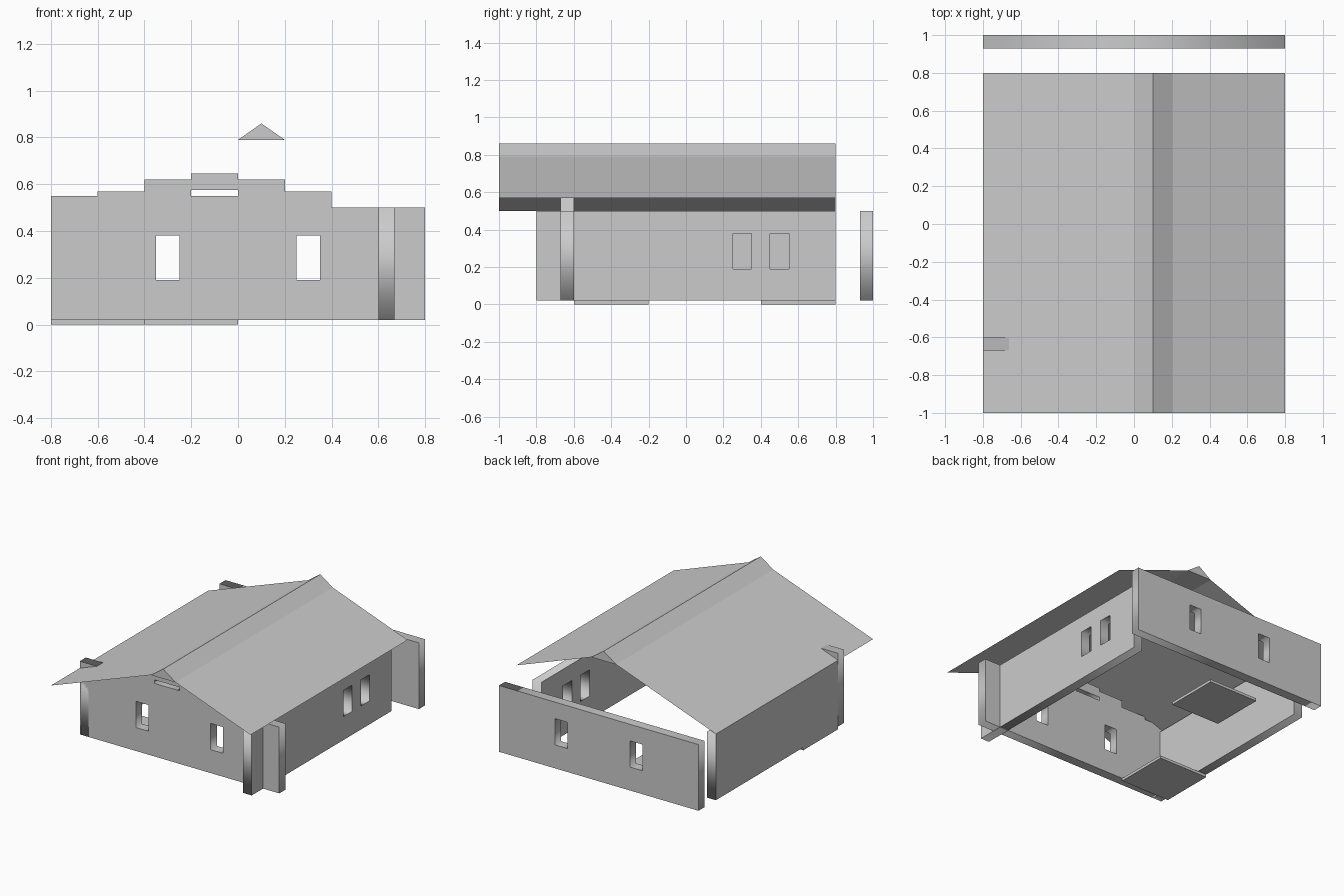
import bpy
import math

if "Cube" in bpy.data.objects:
    bpy.data.objects.remove(bpy.data.objects["Cube"])

T = 0.07             # wall thickness
Z0, Z1 = 0.02, 0.50  # wall bottom and eave height


def rect(u0, u1, z0, z1):
    return [(u0, z0), (u1, z0), (u1, z1), (u0, z1)]


def wall(name, outline, holes, along_y, centre):
    """Extrude a filled outline with holes into an upright wall."""
    cu = bpy.data.curves.new(name, 'CURVE')
    cu.dimensions = '2D'
    cu.fill_mode = 'BOTH'
    cu.extrude = T / 2
    for loop in [outline] + holes:
        sp = cu.splines.new('POLY')
        sp.points.add(len(loop) - 1)
        for p, (u, z) in zip(sp.points, loop):
            p.co = (u, z, 0, 1)
        sp.use_cyclic_u = True
    ob = bpy.data.objects.new(name, cu)
    bpy.context.collection.objects.link(ob)
    ob.rotation_euler = (math.pi / 2, 0, math.pi / 2 if along_y else 0)
    ob.location = (centre, 0, 0) if along_y else (0, centre, 0)
    bpy.ops.object.select_all(action='DESELECT')
    ob.select_set(True)
    bpy.context.view_layer.objects.active = ob
    bpy.ops.object.convert(target='MESH')


def mesh(name, verts, faces):
    me = bpy.data.meshes.new(name)
    me.from_pydata(verts, [], faces)
    ob = bpy.data.objects.new(name, me)
    bpy.context.collection.objects.link(ob)


def window(u):
    return rect(u, u + 0.10, 0.19, 0.38)


# front wall: stepped gable, two windows and a vent slot
outline = [(-0.8, Z0), (0.8, Z0), (0.8, Z1), (0.4, Z1)]
for x0, x1, z in [(0.4, 0.2, 0.57), (0.2, 0.0, 0.62), (0.0, -0.2, 0.645),
                  (-0.2, -0.4, 0.62), (-0.4, -0.6, 0.57), (-0.6, -0.8, 0.55)]:
    outline += [(x0, z), (x1, z)]
pair = [window(-0.35), window(0.25)]
wall("front_wall", outline, pair + [rect(-0.2, 0.0, 0.55, 0.575)], False, -0.635)

# back wall, standing clear of the side walls
wall("back_wall", rect(-0.8, 0.8, Z0, Z1), pair, False, 0.965)

# side walls
wall("right_wall", rect(-0.8, 0.8, Z0, Z1), [window(0.25), window(0.45)], True, 0.635)
wall("left_wall", rect(-0.67, 0.8, Z0, Z1), [], True, -0.765)

# floor slabs
for i, (x, y) in enumerate([(-0.6, -0.4), (-0.2, 0.6)]):
    bpy.ops.mesh.primitive_cube_add(size=1, location=(x, y, 0.01))
    ob = bpy.context.object
    ob.name = f"floor_slab_{i + 1}"
    ob.scale = (0.4, 0.4, 0.02)

# roof: thin slopes running out from a triangular ridge prism
profile = [(-0.8, 0.50), (0.0, 0.79), (0.1, 0.86), (0.2, 0.79), (0.8, 0.57)]
verts = [(x, y, z) for y in (-1.0, 0.8) for x, z in profile]
faces = [(i, i + 1, i + 6, i + 5) for i in range(4)]
faces += [(1, 3, 2), (6, 7, 8), (1, 6, 8, 3)]
mesh("roof", verts, faces)
